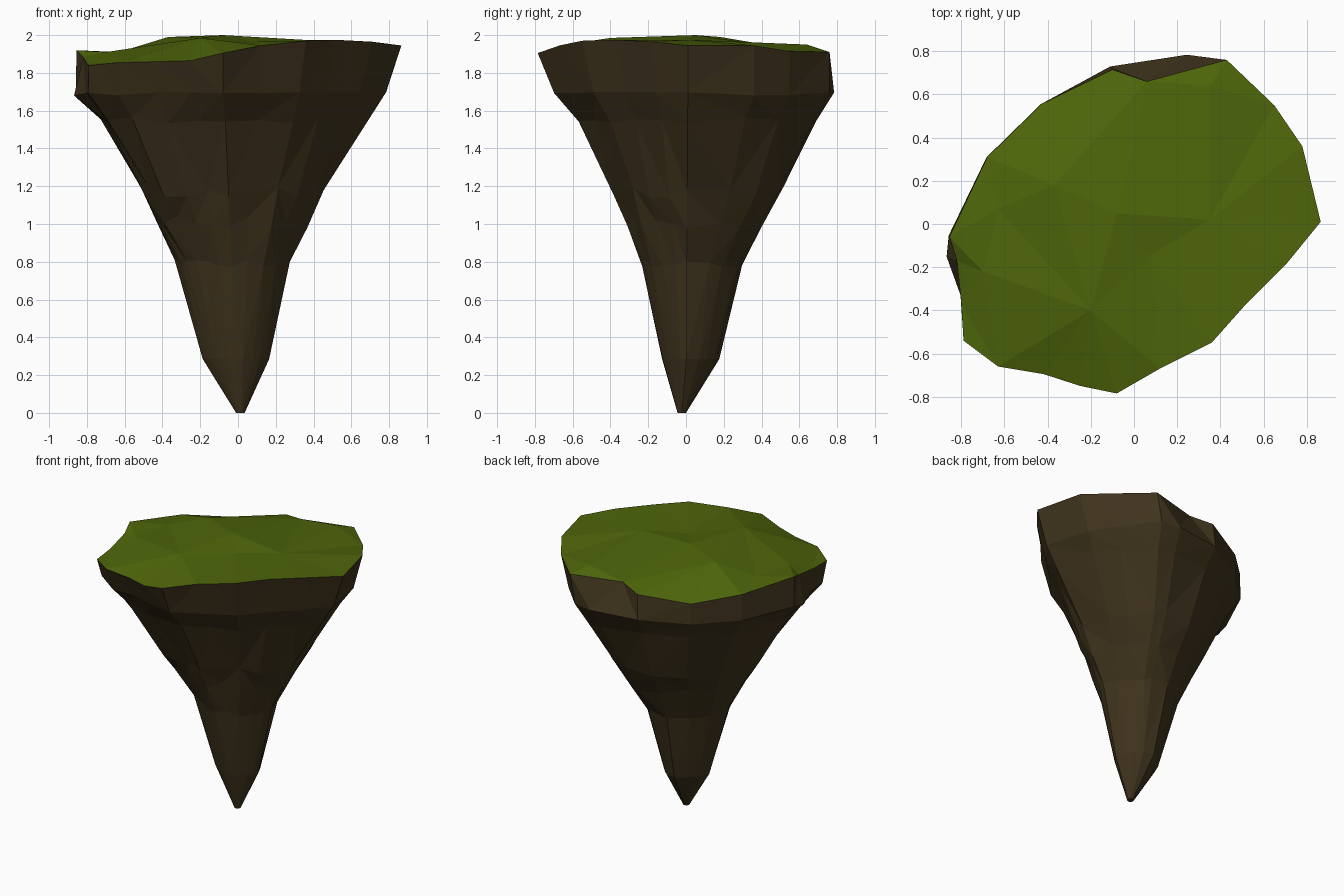
import bpy, bmesh, math, random
from mathutils import Vector
from mathutils.geometry import delaunay_2d_cdt

if "Cube" in bpy.data.objects:
    bpy.data.objects.remove(bpy.data.objects["Cube"])

random.seed(4)

# Grass rim: x, y, z
RIM = [(.865, .01, 1.945), (.78, .36, 1.945), (.65, .55, 1.915), (.43, .76, 1.91),
       (.06, .66, 1.91), (-.10, .715, 1.88), (-.43, .555, 1.835), (-.68, .31, 1.88),
       (-.855, -.06, 1.92), (-.82, -.17, 1.885), (-.80, -.37, 1.85), (-.79, -.54, 1.84),
       (-.63, -.66, 1.855), (-.42, -.695, 1.86), (-.25, -.75, 1.865), (-.08, -.785, 1.905),
       (.12, -.67, 1.945), (.36, -.55, 1.97), (.52, -.37, 1.975), (.71, -.18, 1.965)]
# High and low points inside the grass
INNER = [(.08, -.14, 1.965), (-.2, -.4, 1.985), (-.37, .18, 1.99), (.35, .64, 1.95),
         (-.08, .05, 2.0), (.35, .02, 1.975), (-.70, -.22, 1.91), (-.63, .07, 1.91)]
# Rock rings: z, x min, x max, y min, y max, outline blend, squareness, z wobble
RINGS = [(0, -.01, .035, -.045, .0, 0, 2, 0),
         (.285, -.19, .165, -.13, .185, 0, 1.4, 0),
         (.79, -.34, .275, -.235, .31, .25, 1.6, .02),
         (1.01, -.425, .365, -.305, .41, .45, 1.8, .04),
         (1.17, -.505, .455, -.375, .52, .6, 2, .03),
         (1.55, -.71, .68, -.56, .68, .9, 2, .02),
         (1.69, -.87, .785, -.70, .785, 1, 2, .01)]
# Extra bulge of the rock's middle: direction in degrees, amount
BULGES = [(225, .09), (45, .04), (135, .05)]


def material(name, color):
    m = bpy.data.materials.new(name)
    m.diffuse_color = (*color, 1)
    m.use_nodes = True
    m.node_tree.nodes["Principled BSDF"].inputs["Base Color"].default_value = m.diffuse_color
    return m


def add_object(name, verts, faces, mat):
    mesh = bpy.data.meshes.new(name)
    mesh.from_pydata(verts, [], faces)
    bm = bmesh.new()
    bm.from_mesh(mesh)
    bmesh.ops.triangulate(bm, faces=[f for f in bm.faces if len(f.verts) == 4])
    bm.to_mesh(mesh)
    bm.free()
    mesh.materials.append(mat)
    ob = bpy.data.objects.new(name, mesh)
    bpy.context.collection.objects.link(ob)
    return ob


rock_mat = material("rock", (.05, .033, .012))
grass_mat = material("grass", (.075, .13, .003))

# Rock spire, lofted from the tip to the rim
outline = [(x, y) for x, y, z in RIM]
outline[4] = (.27, .785)
outline[5] = (-.11, .73)
outline[9] = (-.865, -.17)
n = len(outline)
verts = []
for z, x0, x1, y0, y1, blend, power, wobble in RINGS:
    for i, (ox, oy) in enumerate(outline):
        a = math.atan2(oy, ox)
        c, s = math.cos(a), math.sin(a)
        size = (abs(c) ** power + abs(s) ** power) ** (1 / power)
        ux = c / size * (1 - blend) + ox / .865 * blend
        uy = s / size * (1 - blend) + oy / .785 * blend
        k = 1 - .3 * wobble * random.random()
        if .9 < z < 1.6:
            k += sum(b * max(0, math.cos(a - math.radians(d))) ** 6 for d, b in BULGES)
        if z == 0:
            verts.append((.0125 + .0225 * ux, -.0225 + .0225 * uy, 0))
        else:
            verts.append((ux * k * (x1 if ux > 0 else -x0),
                          uy * k * (y1 if uy > 0 else -y0),
                          z + random.uniform(-1, 1) * wobble))
verts += RIM
faces = [tuple(reversed(range(n)))]
for r in range(len(RINGS)):
    for i in range(n):
        j = (i + 1) % n
        faces.append((r * n + i, r * n + j, (r + 1) * n + j, (r + 1) * n + i))
add_object("rock_spire", verts, faces, rock_mat)

# Grass sheet over the rim
pts = RIM + INNER
result = delaunay_2d_cdt([Vector(p[:2]) for p in pts], [],
                         [list(range(n))], 1, 1e-5)
top = [(v.x, v.y, pts[src[0]][2]) for v, src in zip(result[0], result[3])]
add_object("grass_top", top, [tuple(f) for f in result[2]], grass_mat)
